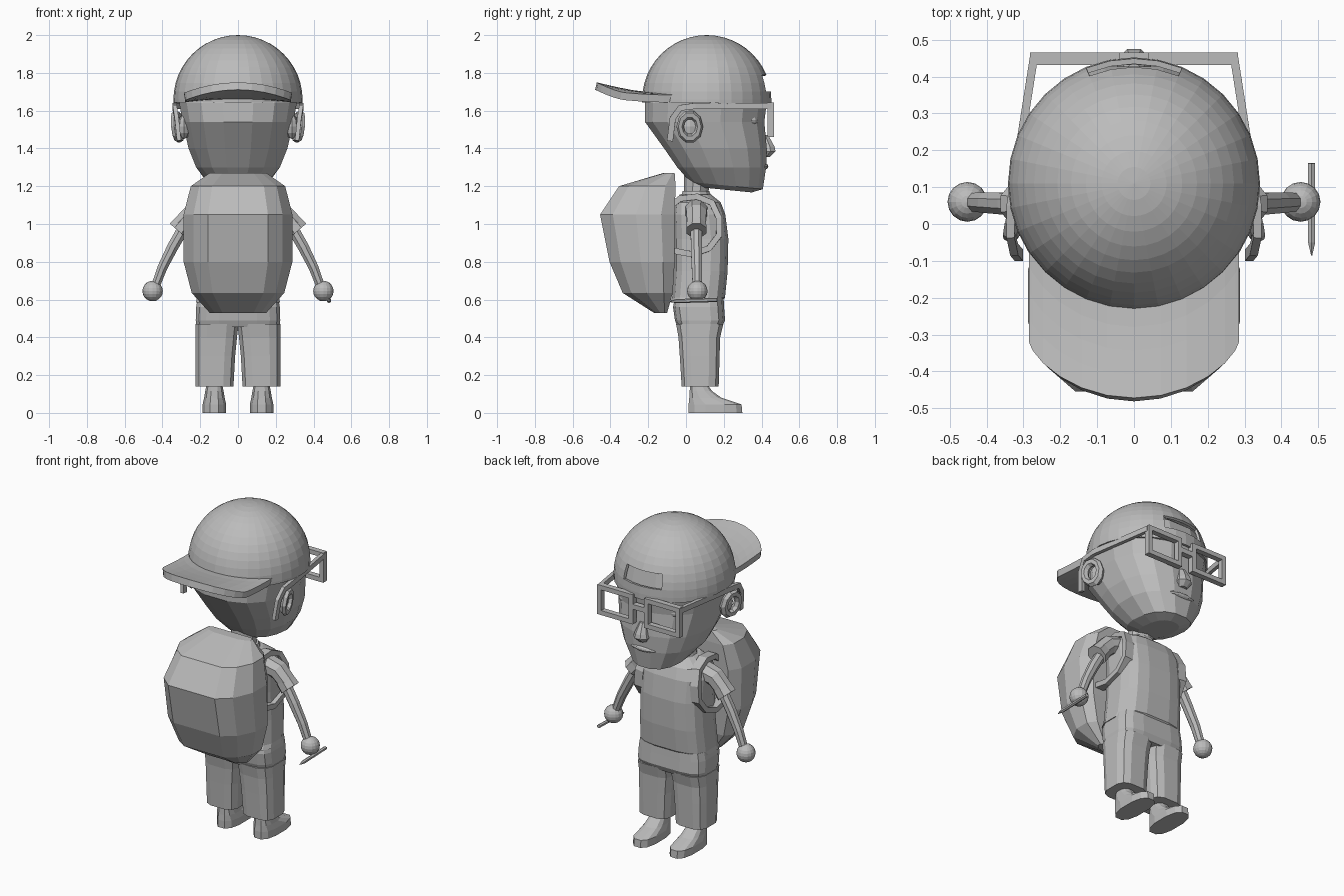
import bpy, bmesh, math
from mathutils import Vector, Matrix

if "Cube" in bpy.data.objects:
    bpy.data.objects.remove(bpy.data.objects["Cube"])

GREY = bpy.data.materials.new("plain grey")
GREY.diffuse_color = (0.5, 0.5, 0.5, 1)
GREY.use_nodes = True
GREY.node_tree.nodes["Principled BSDF"].inputs["Base Color"].default_value = GREY.diffuse_color


def finish(name, bm, mirror=False, thick=0):
    bmesh.ops.recalc_face_normals(bm, faces=bm.faces)
    me = bpy.data.meshes.new(name)
    bm.to_mesh(me)
    bm.free()
    me.materials.append(GREY)
    ob = bpy.data.objects.new(name, me)
    bpy.context.collection.objects.link(ob)
    if thick:
        m = ob.modifiers.new("thickness", 'SOLIDIFY')
        m.thickness, m.offset = thick, -1
    if mirror:
        ob.modifiers.new("mirror", 'MIRROR')
    return ob


def skin(bm, rings):
    """Bridge equal rings of points and cap both ends."""
    rings = [[bm.verts.new(p) for p in r] for r in rings]
    n = len(rings[0])
    for a, b in zip(rings, rings[1:]):
        for i in range(n):
            j = (i + 1) % n
            bm.faces.new((a[i], a[j], b[j], b[i]))
    bm.faces.new(rings[0][::-1])
    bm.faces.new(rings[-1])


def loft(name, rings, sides=12, power=2.4, mirror=False, tilt=None):
    """Stack rounded-box rings given as (z, half width, back y, front y[, centre x])."""
    bm, out = bmesh.new(), []
    for z, hw, yb, yf, *cx in rings:
        ring = []
        for i in range(sides):
            t = (i + 0.5) * 2 * math.pi / sides
            c, s = math.cos(t), math.sin(t)
            x = sum(cx) + hw * math.copysign(abs(c) ** (2 / power), c)
            y = (yb + yf) / 2 + (yf - yb) / 2 * math.copysign(abs(s) ** (2 / power), s)
            ring.append((x, y, z + (tilt(y, z) if tilt else 0)))
        out.append(ring)
    skin(bm, out)
    return finish(name, bm, mirror)


def tube(name, pts, sizes, sides=8, ref=(0, 1, 0), mirror=False):
    """Sweep an ellipse (radius along ref, radius across) along a path."""
    pts, ref, out = [Vector(p) for p in pts], Vector(ref), []
    if len(sizes) == 1:
        sizes = sizes * len(pts)
    for k, p in enumerate(pts):
        d = (pts[min(k + 1, len(pts) - 1)] - pts[max(k - 1, 0)]).normalized()
        u = (ref - d * ref.dot(d)).normalized()
        v = d.cross(u)
        f = math.sqrt(2) if sides == 4 else 1
        ang = [(i + 0.5) * 2 * math.pi / sides for i in range(sides)]
        out.append([p + u * sizes[k][0] * f * math.cos(t) + v * sizes[k][1] * f * math.sin(t)
                    for t in ang])
    bm = bmesh.new()
    skin(bm, out)
    return finish(name, bm, mirror)


def ball(name, loc, size, segs=16, rings=10, mirror=False):
    bm = bmesh.new()
    m = Matrix.Translation(loc) @ Matrix.Diagonal((*size, 1))
    bmesh.ops.create_uvsphere(bm, u_segments=segs, v_segments=rings, radius=1, matrix=m)
    return finish(name, bm, mirror)


# Head, narrowing to a jaw that drops toward the chin
loft("head", [(1.192, 0.085, 0.08, 0.35), (1.215, 0.15, 0.02, 0.41), (1.30, 0.225, -0.05, 0.428),
              (1.40, 0.266, -0.12, 0.432), (1.54, 0.298, -0.222, 0.42), (1.64, 0.316, -0.222, 0.432),
              (1.78, 0.29, -0.17, 0.40), (1.88, 0.18, -0.05, 0.27)], 16, 2.4,
     tilt=lambda y, z: -0.1 * (y - 0.1) if z < 1.25 else 0)
loft("nose", [(1.355, 0.03, 0.38, 0.445), (1.385, 0.05, 0.38, 0.478),
              (1.41, 0.042, 0.38, 0.472), (1.47, 0.022, 0.38, 0.438)], 8, 2)
ball("lips", (0, 0.418, 1.305), (0.085, 0.018, 0.016), 12, 6)
ball("eye", (0.15, 0.35, 1.55), (0.06, 0.035, 0.035), 12, 8, True)

# Ears: a rim around a shallow dish
bm = bmesh.new()
R, r, N, K = 0.058, 0.022, 10, 6
grid = []
for i in range(N):
    a = 2 * math.pi * i / N
    row = []
    for k in range(K):
        b = 2 * math.pi * k / K
        q = R + r * math.cos(b)
        y = 0.02 + 0.88 * q * math.cos(a)
        z = 1.515 + 1.1 * q * math.sin(a)
        row.append(bm.verts.new((0.32 + r * math.sin(b) - 0.25 * (y - 0.02)
                                 + 0.1 * (z - 1.515), y, z)))
    grid.append(row)
for i in range(N):
    for k in range(K):
        a, b, j = grid[i], grid[(i + 1) % N], (k + 1) % K
        bm.faces.new((a[k], b[k], b[j], a[j]))
finish("ear_rim", bm, True)
ball("ear_dish", (0.285, 0.02, 1.515), (0.035, 0.05, 0.065), 8, 6, True)

# Cap dome with a strap opening over the forehead
bm = bmesh.new()
bmesh.ops.create_uvsphere(bm, u_segments=32, v_segments=24, radius=0.342)
bmesh.ops.delete(bm, geom=[v for v in bm.verts if v.co.z < -0.01], context='VERTS')
rim = bmesh.ops.extrude_edge_only(bm, edges=[e for e in bm.edges if e.is_boundary])["geom"]
for v in rim:
    if isinstance(v, bmesh.types.BMVert):
        v.co.z -= 0.015 + 0.02 * max(0, v.co.y / 0.34)
hole = [f for f in bm.faces if f.calc_center_median().y > 0
        and abs(f.calc_center_median().x) < 0.12 and 0.046 < f.calc_center_median().z < 0.13]
bmesh.ops.delete(bm, geom=hole, context='FACES')
bmesh.ops.translate(bm, verts=bm.verts, vec=(0, 0.11, 1.658))
finish("cap_dome", bm, thick=0.015)

# Cap visor, arched across and rising to the tip
bm, rows = bmesh.new(), []
for k in range(5):
    v = k / 4
    row = []
    for i in range(13):
        u = -math.cos(math.pi * i / 12)
        x = 0.285 * u
        y0 = 0.11 - math.sqrt(0.325 ** 2 - x * x)
        y1 = -0.32 - 0.152 * max(0, 1 - u * u) ** 0.7
        z = 1.70 + 0.05 * v ** 1.3 - (0.015 + 0.04 * v) * u * u
        row.append(bm.verts.new((x, y0 + (y1 - y0) * v, z)))
    rows.append(row)
for a, b in zip(rows, rows[1:]):
    for i in range(12):
        bm.faces.new((a[i], b[i], b[i + 1], a[i + 1]))
finish("cap_visor", bm, thick=0.04)

# Glasses: square rims, bridge and hooked temples
bm = bmesh.new()
bars = [((0.16, 1.63), (0.24, 0.028)), ((0.16, 1.475), (0.24, 0.028)),
        ((0.052, 1.552), (0.028, 0.18)), ((0.268, 1.552), (0.028, 0.18)),
        ((0.02, 1.57), (0.04, 0.03))]
for (x, z), (sx, sz) in bars:
    m = Matrix.Translation((x, 0.448, z)) @ Matrix.Diagonal((sx, 0.034, sz, 1))
    bmesh.ops.create_cube(bm, size=1, matrix=m)
finish("glasses_rim", bm, True)
tube("glasses_temple", [(0.272, 0.45, 1.625), (0.335, 0.05, 1.625), (0.335, -0.03, 1.615),
                        (0.325, -0.07, 1.56), (0.312, -0.085, 1.44)],
     [(0.011, 0.016)], 4, (1, 0, 0), True)

# Neck, collar and shirt
loft("neck", [(1.08, 0.075, -0.01, 0.11), (1.27, 0.08, -0.01, 0.13)], 10, 2)
loft("collar", [(1.13, 0.11, -0.035, 0.145), (1.175, 0.095, -0.02, 0.125)], 12, 2)
loft("shirt", [(0.585, 0.225, -0.085, 0.185), (0.61, 0.22, -0.075, 0.208),
               (0.75, 0.212, -0.065, 0.222), (0.92, 0.205, -0.065, 0.226),
               (1.05, 0.208, -0.068, 0.21), (1.115, 0.185, -0.06, 0.185),
               (1.155, 0.11, -0.035, 0.135)], 16, 3.2)

# Sleeves, arms and hands
tube("sleeve", [(0.16, 0.055, 1.075), (0.24, 0.055, 1.055), (0.315, 0.055, 0.98)],
     [(0.065, 0.06), (0.058, 0.058), (0.052, 0.052)], 8, mirror=True)
tube("sleeve_cuff", [(0.28, 0.055, 1.01), (0.318, 0.055, 0.965)],
     [(0.054, 0.057), (0.058, 0.062)], 8, mirror=True)
tube("arm", [(0.27, 0.055, 1.01), (0.345, 0.055, 0.88), (0.40, 0.058, 0.77), (0.445, 0.06, 0.65)],
     [(0.033, 0.033), (0.032, 0.032), (0.03, 0.028), (0.026, 0.024)], 8, mirror=True)
ball("hand", (0.452, 0.06, 0.645), (0.054, 0.054, 0.054), mirror=True)

# Pencil under one hand, pointing to -y
tube("pencil", [(0.482, 0.165, 0.598), (0.482, -0.05, 0.592), (0.482, -0.085, 0.59)],
     [(0.011, 0.011), (0.011, 0.011), (0.002, 0.002)], 6, (1, 0, 0))

# Trousers: hips and two straight legs that part in a narrow arch
loft("trouser_hips", [(0.455, 0.222, -0.045, 0.19), (0.49, 0.226, -0.06, 0.208),
                      (0.56, 0.224, -0.07, 0.203), (0.61, 0.215, -0.06, 0.2)], 16, 4)
loft("trouser_leg", [(0.14, 0.102, -0.025, 0.175, 0.124), (0.30, 0.107, -0.035, 0.18, 0.12),
                     (0.40, 0.112, -0.042, 0.183, 0.115),
                     (0.47, 0.116, -0.055, 0.2, 0.111)], 12, 3.4, True)

# Shoes
loft("shoe", [(0, 0.064, 0.01, 0.302, 0.125), (0.045, 0.064, 0.01, 0.298, 0.125),
              (0.08, 0.056, 0.015, 0.19, 0.125), (0.115, 0.05, 0.018, 0.14, 0.125),
              (0.15, 0.043, 0.02, 0.115, 0.125)], 12, 2.6, True)

# Backpack with rounded-off back corners
bm, rings = bmesh.new(), []
for z, hw, yb, yf in [(0.53, 0.15, -0.17, -0.10), (0.635, 0.245, -0.335, -0.07),
                      (0.80, 0.288, -0.405, -0.06), (1.05, 0.288, -0.455, -0.06),
                      (1.20, 0.25, -0.355, -0.055), (1.27, 0.15, -0.12, -0.06)]:
    d = yf - yb
    half = [(0.55, yb), (0.82, yb + 0.17 * d), (1, yb + 0.48 * d), (1, yf - 0.18 * d), (0.85, yf)]
    rings.append([(hw * x, y, z) for x, y in half] + [(-hw * x, y, z) for x, y in half[::-1]])
skin(bm, rings)
finish("backpack", bm)

# Shoulder straps looping around the armholes
tube("backpack_strap", [(0.15, -0.09, 1.09), (0.155, -0.03, 1.135), (0.16, 0.06, 1.145),
                        (0.17, 0.14, 1.11), (0.188, 0.175, 1.03), (0.195, 0.175, 0.94),
                        (0.202, 0.12, 0.87), (0.205, 0.03, 0.84), (0.2, -0.1, 0.865)],
     [(0.028, 0.016)], 4, (1, 0, 0), True)
